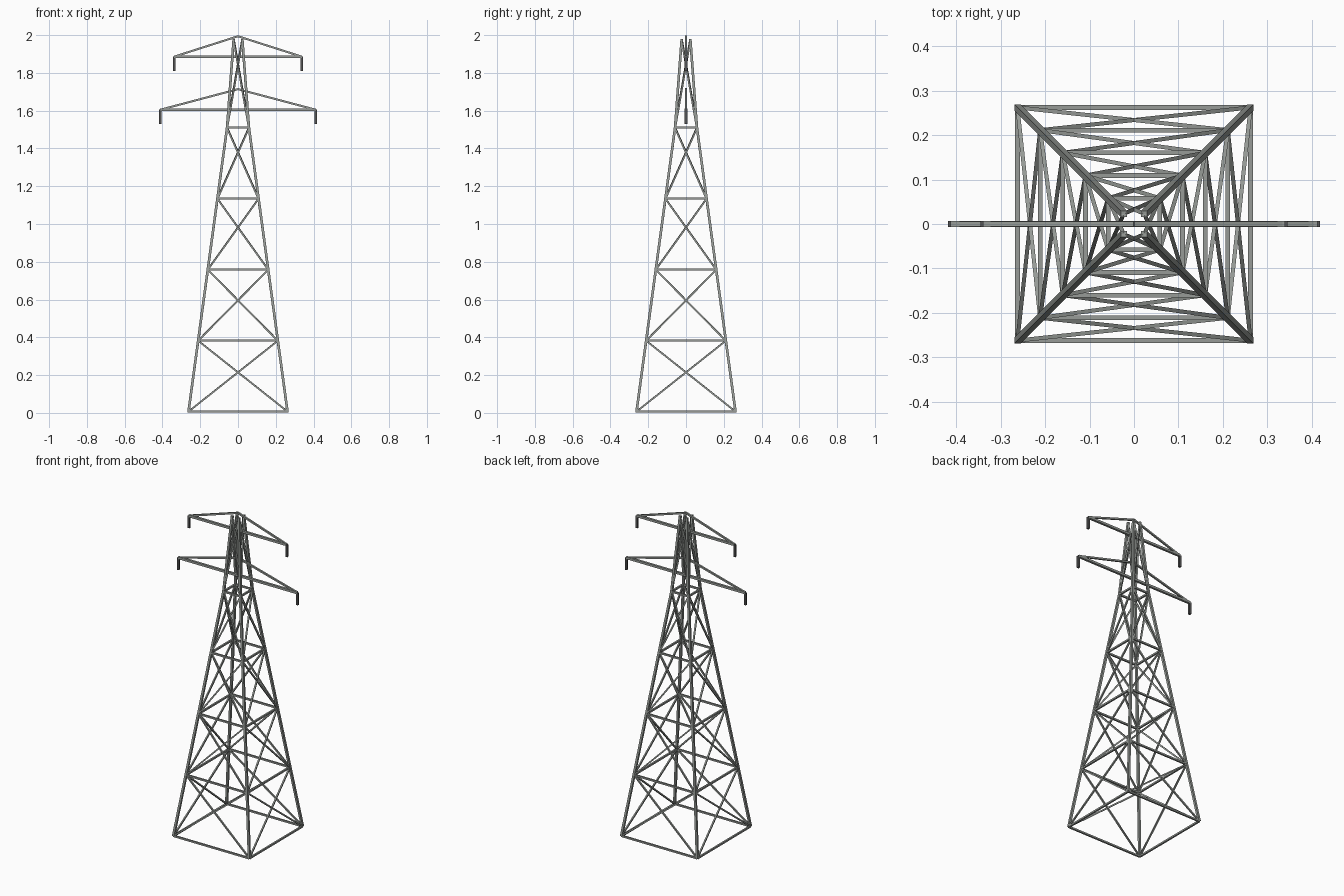
import bpy, bmesh
from math import radians
from mathutils import Vector, Matrix

if "Cube" in bpy.data.objects:
    bpy.data.objects.remove(bpy.data.objects["Cube"])


def struts(name, segments, width, material, twist=0):
    """One object made of straight square bars between point pairs."""
    bm = bmesh.new()
    for a, b in segments:
        a, b = Vector(a), Vector(b)
        d = b - a
        m = (Matrix.Translation((a + b) / 2)
             @ d.to_track_quat('Z', 'Y').to_matrix().to_4x4()
             @ Matrix.Rotation(radians(twist), 4, 'Z')
             @ Matrix.Diagonal((width, width, d.length, 1)))
        bmesh.ops.create_cube(bm, size=1, matrix=m)
    me = bpy.data.meshes.new(name)
    bm.to_mesh(me)
    bm.free()
    me.materials.append(material)
    ob = bpy.data.objects.new(name, me)
    bpy.context.collection.objects.link(ob)
    return ob


def paint(name, r, g, b):
    mat = bpy.data.materials.new(name)
    mat.diffuse_color = (r, g, b, 1)
    mat.use_nodes = True
    mat.node_tree.nodes["Principled BSDF"].inputs["Base Color"].default_value = mat.diffuse_color
    return mat


steel = paint("steel", 0.31, 0.33, 0.31)
dark = paint("dark_insulator", 0.09, 0.09, 0.09)

# Tower levels: (height, half width)
levels = [(0.007, 0.262), (0.382, 0.211), (0.758, 0.16),
          (1.134, 0.109), (1.51, 0.058), (1.978, 0.023)]
corners = [(-1, -1), (1, -1), (1, 1), (-1, 1)]
last = len(levels) - 1


def node(level, corner):
    z, w = levels[level]
    sx, sy = corners[corner % 4]
    return (sx * w, sy * w, z)


# Corner legs, turned square to the tower faces
struts("legs", [(node(i, c), node(i + 1, c))
                for i in range(last) for c in range(4)], 0.0135, steel, 45)

# Horizontal rings
struts("horizontal_braces", [(node(i, c), node(i, c + 1))
                             for i in range(last) for c in range(4)], 0.0105, steel)

# Crossed diagonals on every face
diagonals = []
for i in range(last):
    for c in range(4):
        diagonals += [(node(i, c), node(i + 1, c + 1)),
                      (node(i, c + 1), node(i + 1, c))]
struts("diagonal_braces", diagonals, 0.009, steel)

# Cross arms with sloping ties and hanging insulators
for label, reach, z, peak in (("lower", 0.411, 1.605, 1.714), ("upper", 0.338, 1.886, 1.994)):
    struts(label + "_arm", [((-reach, 0, z), (reach, 0, z))], 0.014, steel)
    struts(label + "_arm_ties", [((s * reach, 0, z), (0, 0, peak)) for s in (-1, 1)],
           0.0105, steel)
    struts(label + "_insulators", [((s * reach, 0, z), (s * reach, 0, z - 0.075))
                                   for s in (-1, 1)], 0.0135, dark)
